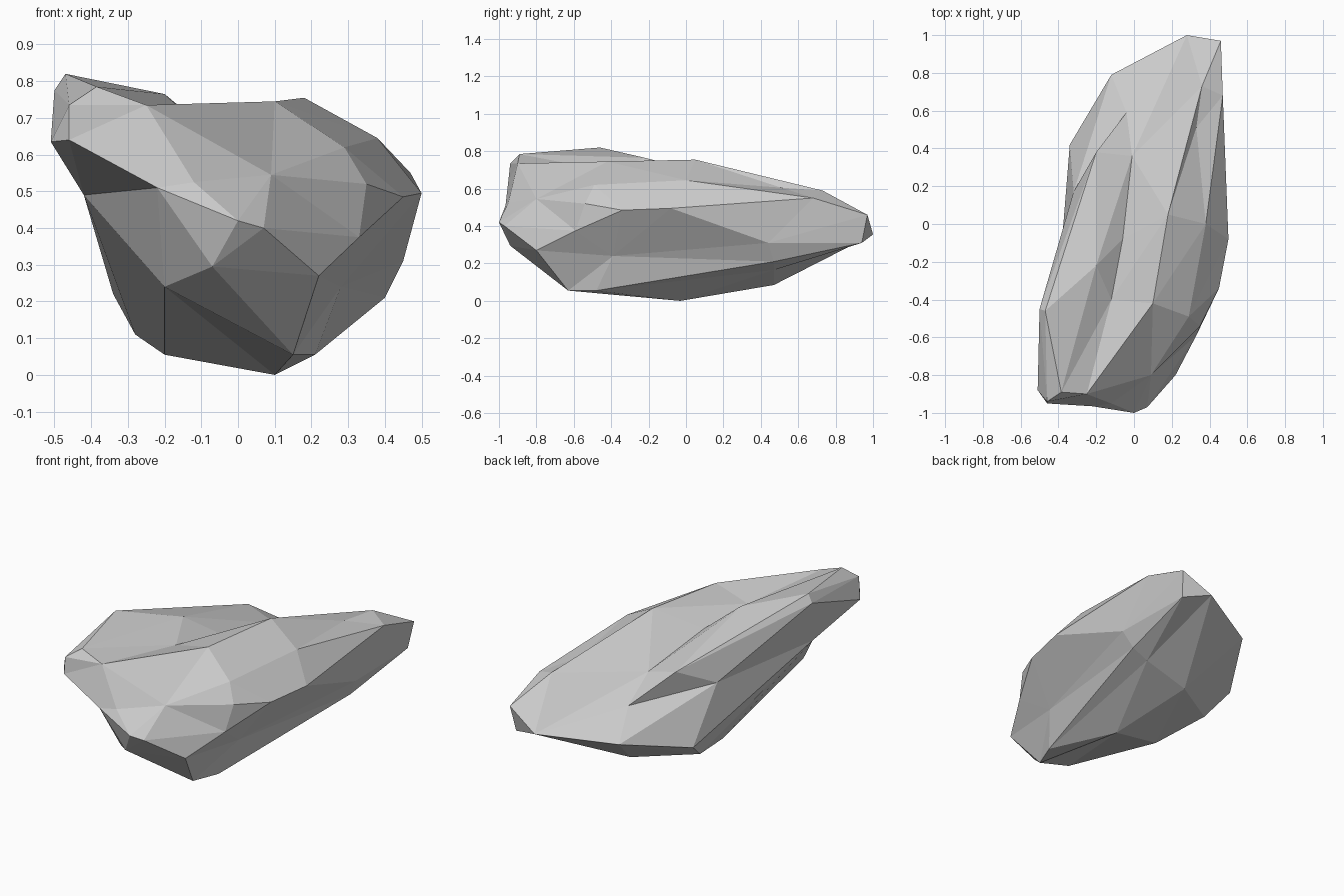
import bpy, bmesh
from mathutils import Vector

# Corners of the boulder, front to back
front = [(0, -1, .42), (.07, -.97, .40), (-.46, -.95, .64), (-.51, -.88, .635),
         (-.46, -.94, .735), (-.385, -.89, .785), (-.25, -.9, .735),
         (-.12, -.95, .525), (-.22, -.965, .51), (-.07, -.94, .295),
         (.22, -.8, .27), (.09, -.8, .545), (-.2, -.8, .24)]
middle = [(-.2, -.05, .055), (.15, -.63, .055), (.21, -.48, .055), (.1, -.03, 0),
          (-.47, -.46, .82), (-.5, -.45, .775), (-.2, -.22, .765),
          (-.2, -.64, .65), (-.12, -.4, .69), (-.06, -.08, .65), (.1, -.42, .745),
          (.29, -.49, .62), (.35, -.54, .52), (.33, -.59, .375),
          (.45, -.34, .485), (.5, -.08, .495), (.28, -.39, .24),
          (.18, .05, .755), (.38, 0, .645), (-.42, -.57, .49)]
back = [(-.32, .17, .5), (-.28, .27, .11), (-.34, .42, .22), (-.2, .38, .61),
        (-.01, .36, .555), (-.04, .59, .45), (.03, .47, .085), (.3, .47, .165),
        (.4, .47, .21), (.45, .44, .31), (.33, .51, .605), (.47, .68, .55),
        (.36, .73, .59), (-.12, .79, .32), (.28, 1, .355), (.44, .94, .31),
        (.46, .97, .46)]


def on_ball(p):
    """Map a corner to a near-sphere around the slanted core, so hollows stay."""
    x, y, z = p
    q = Vector(((x - .25 * y) / .42, y, (z - .4 + .05 * y) / .38))
    return q.normalized() * q.length ** .06


# Faceted boulder: wrap the corners on the ball, then move them back in place
bm = bmesh.new()
place = {}
for p in front + middle + back:
    place[bm.verts.new(on_ball(p))] = p
bmesh.ops.convex_hull(bm, input=bm.verts[:])
bmesh.ops.delete(bm, geom=[v for v in bm.verts if not v.link_faces], context='VERTS')
for v in bm.verts:
    v.co = place[v]
bmesh.ops.recalc_face_normals(bm, faces=bm.faces[:])
mesh = bpy.data.meshes.new("boulder")
bm.to_mesh(mesh)
bm.free()
bpy.context.collection.objects.link(bpy.data.objects.new("boulder", mesh))
